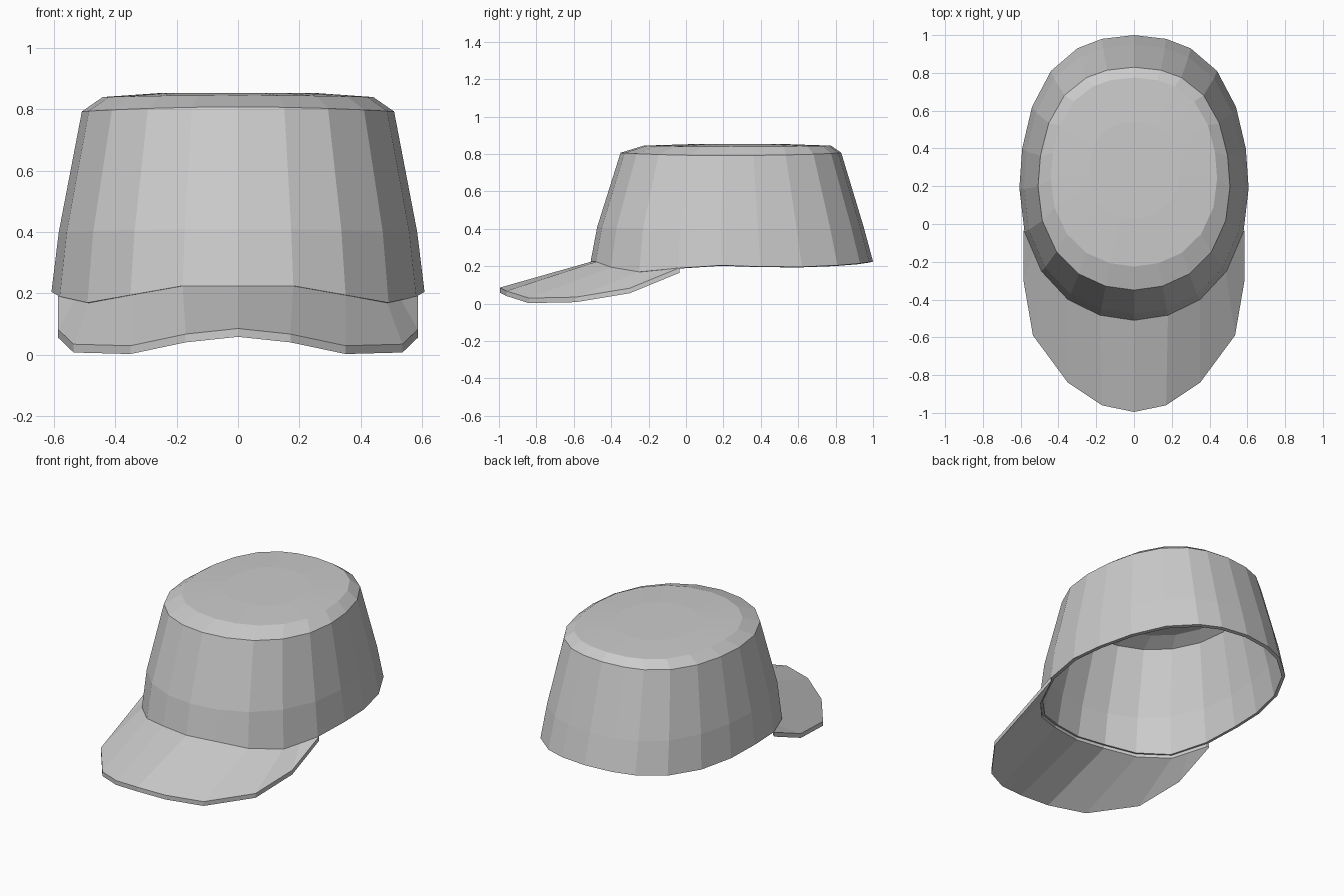
import bpy, bmesh

if "Cube" in bpy.data.objects:
    bpy.data.objects.remove(bpy.data.objects["Cube"])

# Half outline of the crown's lower rim, back to front: x, y, z
RIM = [(0, 1.0, .225), (.17, .98, .222), (.30, .93, .215), (.44, .81, .205),
       (.54, .62, .197), (.592, .40, .198), (.607, .19, .205), (.58, -.04, .19),
       (.49, -.25, .17), (.35, -.40, .195), (.18, -.483, .225), (0, -.51, .225)]


def make_object(name, bm):
    bmesh.ops.recalc_face_normals(bm, faces=bm.faces[:])
    mesh = bpy.data.meshes.new(name)
    bm.to_mesh(mesh)
    bm.free()
    obj = bpy.data.objects.new(name, mesh)
    bpy.context.collection.objects.link(obj)
    return obj


def mirrored(half):
    """Close a half outline by mirroring its interior points."""
    return half + [(-x, y, z) for x, y, z in half[-2:0:-1]]


def ring(rx, y0, y1, z, dip=0):
    """Rim outline rescaled to a new half width, depth range and height."""
    pts = []
    for x, y, _ in RIM:
        t = (y + .51) / 1.51
        pts.append((x * rx / .607, y0 + t * (y1 - y0), z - dip * (x / .607) ** 2))
    return mirrored(pts)


# Crown: lofted rings from the wavy rim to the flat top
bm = bmesh.new()
loops = [mirrored(RIM),
         ring(.583, -.475, .95, .41, .01),
         ring(.508, -.35, .83, .807, .015),
         ring(.44, -.225, .775, .845, .006),
         ring(.24, .03, .54, .853)]
rows = [[bm.verts.new(p) for p in loop] for loop in loops]
n = len(rows[0])
for a, b in zip(rows, rows[1:]):
    for i in range(n):
        j = (i + 1) % n
        bm.faces.new((a[i], a[j], b[j], b[i]))
bm.faces.new(rows[-1])
crown = make_object("crown", bm)
shell = crown.modifiers.new("shell", 'SOLIDIFY')
shell.thickness = .02
shell.offset = -1

# Brim: strip between the front of the rim and the curved outer edge
inner = [(0, -.505, .225), (.18, -.478, .225), (.35, -.395, .195),
         (.485, -.245, .17), (.53, -.145, .18), (.575, -.04, .19)]
outer = [(0, -.995, .086), (.17, -.96, .068), (.35, -.84, .03),
         (.535, -.59, .035), (.585, -.30, .083), (.585, -.035, .192)]


def full(half):
    return [(-x, y, z) for x, y, z in half[:0:-1]] + half


bm = bmesh.new()
inner, outer = full(inner), full(outer)
top_in = [bm.verts.new(p) for p in inner]
top_out = [bm.verts.new(p) for p in outer]
low_in = [bm.verts.new((x, y, z - .02)) for x, y, z in inner]
low_out = [bm.verts.new((x, y, z - .027)) for x, y, z in outer]
loop = [top_in, top_out, low_out, low_in]
for k in range(4):
    a, b = loop[k], loop[(k + 1) % 4]
    for i in range(len(a) - 1):
        bm.faces.new((a[i], a[i + 1], b[i + 1], b[i]))
for end in (0, -1):
    bm.faces.new([row[end] for row in loop])
make_object("brim", bm)
